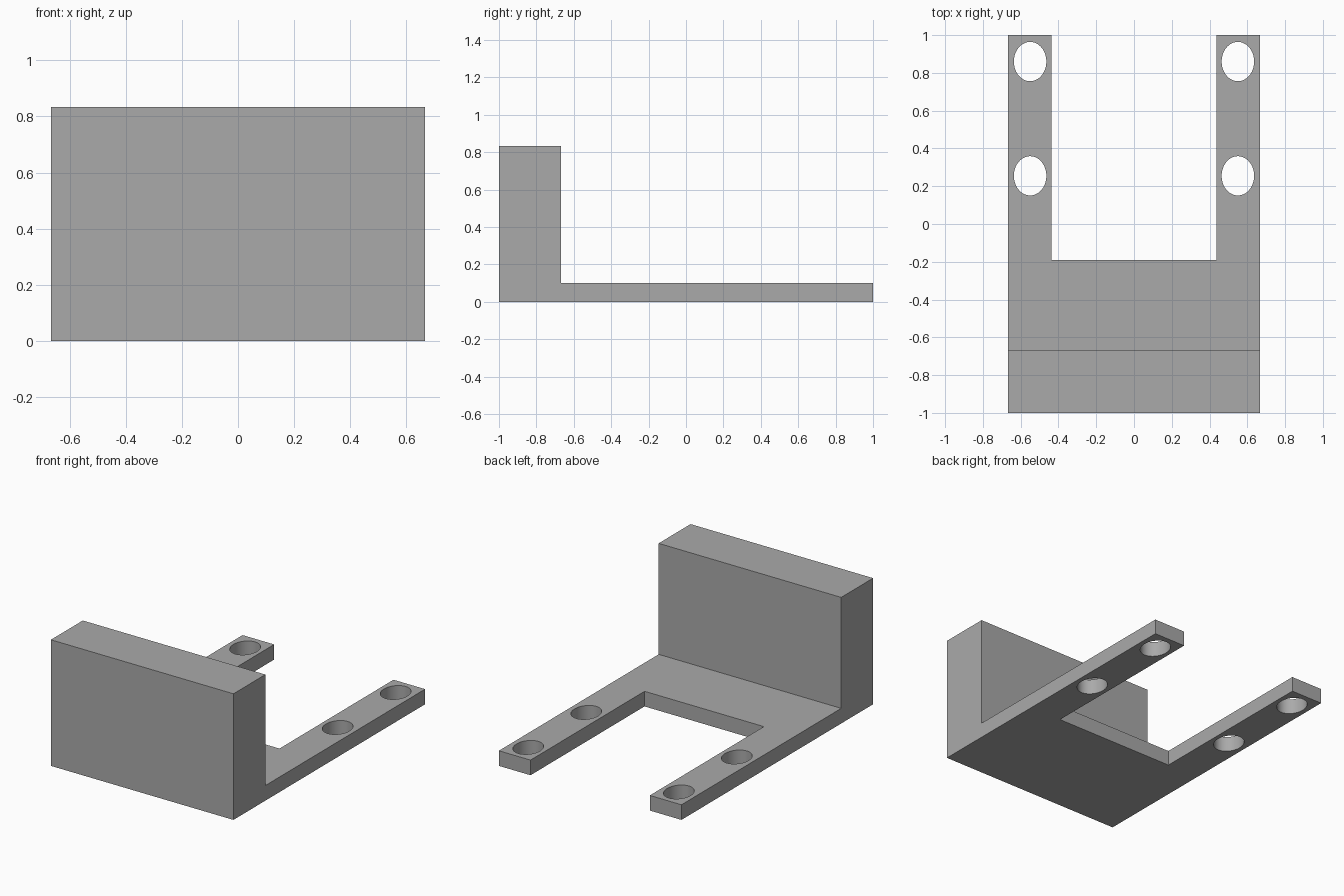
import bpy
import bmesh
from mathutils import Vector

old = bpy.data.objects.get("Cube")
if old:
    bpy.data.objects.remove(old, do_unlink=True)

HALF_W = 0.667      # half width of the bracket
PLATE = 0.1         # base plate thickness
WALL_Y = -0.667     # rear face of the upright wall
ARM_X = 0.436       # inner side of each arm

grey = bpy.data.materials.new("plain_grey")
grey.use_nodes = True
colour = (0.4, 0.4, 0.4, 1)
grey.diffuse_color = colour
grey.node_tree.nodes["Principled BSDF"].inputs["Base Color"].default_value = colour


def cut(target, cutter):
    """Subtract a cutter, then discard it."""
    cutter.hide_render = True
    mod = target.modifiers.new("cut", "BOOLEAN")
    mod.operation = "DIFFERENCE"
    mod.solver = "EXACT"
    mod.object = cutter
    bpy.ops.object.select_all(action="DESELECT")
    bpy.context.view_layer.objects.active = target
    target.select_set(True)
    bpy.ops.object.modifier_apply(modifier=mod.name)
    bpy.data.objects.remove(cutter, do_unlink=True)


# L-shaped side profile extruded across the width
profile = [(-1, 0), (1, 0), (1, PLATE), (WALL_Y, PLATE), (WALL_Y, 0.833), (-1, 0.833)]
bm = bmesh.new()
side = bm.faces.new([bm.verts.new((-HALF_W, y, z)) for y, z in profile])
ext = bmesh.ops.extrude_face_region(bm, geom=[side])
moved = [g for g in ext["geom"] if isinstance(g, bmesh.types.BMVert)]
bmesh.ops.translate(bm, verts=moved, vec=Vector((2 * HALF_W, 0, 0)))
bmesh.ops.recalc_face_normals(bm, faces=bm.faces)
mesh = bpy.data.meshes.new("bracket")
bm.to_mesh(mesh)
bm.free()
bracket = bpy.data.objects.new("bracket", mesh)
bpy.context.collection.objects.link(bracket)
mesh.materials.append(grey)

# Open slot that leaves the two arms
slot_front, slot_back = -0.19, 1.2
bpy.ops.mesh.primitive_cube_add(size=1, location=(0, (slot_front + slot_back) / 2, PLATE / 2))
slot = bpy.context.object
slot.name = "slot_cutter"
slot.scale = (2 * ARM_X, slot_back - slot_front, 0.5)
cut(bracket, slot)

# Oval through-holes, two in each arm
for x in (-0.55, 0.55):
    for y in (0.255, 0.86):
        bpy.ops.mesh.primitive_cylinder_add(vertices=64, radius=1, depth=0.5,
                                            location=(x, y, PLATE / 2))
        hole = bpy.context.object
        hole.name = "hole_cutter"
        hole.scale = (0.086, 0.104, 1)
        cut(bracket, hole)

bpy.ops.object.select_all(action="DESELECT")
bpy.context.view_layer.objects.active = bracket
bracket.select_set(True)
bpy.ops.object.shade_smooth_by_angle()
